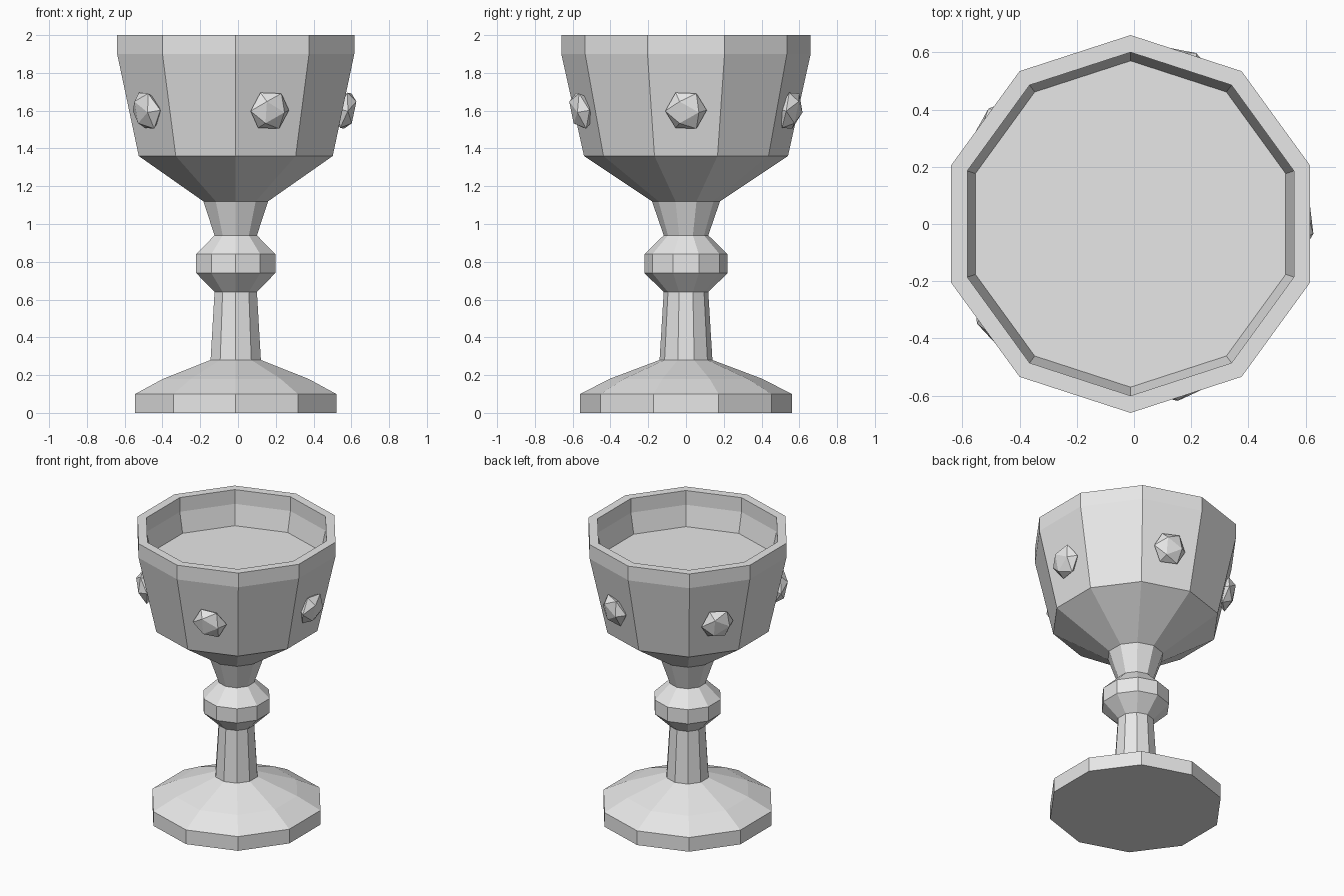
import bpy
import bmesh
import math
from mathutils import Matrix, Vector

cube = bpy.data.objects.get("Cube")
if cube:
    bpy.data.objects.remove(cube, do_unlink=True)

SIDES = 10
AXIS_X = -0.012

grey = bpy.data.materials.new("plain grey")
grey.use_nodes = True
grey.diffuse_color = (0.8, 0.8, 0.8, 1)
grey.node_tree.nodes["Principled BSDF"].inputs["Base Color"].default_value = (0.8, 0.8, 0.8, 1)


def add_object(name, bm):
    mesh = bpy.data.meshes.new(name)
    bm.to_mesh(mesh)
    bm.free()
    mesh.materials.append(grey)
    obj = bpy.data.objects.new(name, mesh)
    obj.location.x = AXIS_X
    bpy.context.collection.objects.link(obj)
    return obj


def lathe(name, profile, cap_start=False, cap_end=False):
    """Ten-sided turned part from (radius, height) pairs, with a corner at the front."""
    bm = bmesh.new()
    rings = []
    for radius, z in profile:
        angles = [math.tau * i / SIDES - math.pi / 2 for i in range(SIDES)]
        rings.append([bm.verts.new((radius * math.cos(a), radius * math.sin(a), z)) for a in angles])
    for low, high in zip(rings, rings[1:]):
        for i in range(SIDES):
            j = (i + 1) % SIDES
            bm.faces.new((low[i], low[j], high[j], high[i]))
    if cap_start:
        bm.faces.new(rings[0][::-1])
    if cap_end:
        bm.faces.new(rings[-1])
    return add_object(name, bm)


# Foot, stem, knob and neck
lathe("foot", [(0.56, 0), (0.56, 0.1), (0.405, 0.18), (0.14, 0.28)], cap_start=True)
lathe("stem", [(0.14, 0.28), (0.118, 0.64)])
lathe("knob", [(0.118, 0.64), (0.22, 0.74), (0.22, 0.84), (0.118, 0.94)])
lathe("neck", [(0.118, 0.94), (0.18, 1.12)])

# Bowl: outside, rim, inside wall and inner floor
lathe("bowl", [(0.18, 1.12), (0.54, 1.36), (0.66, 1.9), (0.66, 2),
               (0.6, 2), (0.6, 1.9), (0.57, 1.76)], cap_end=True)


def gem(name, angle):
    """Flattened twenty-sided stone, one face outward, leaning with the wall."""
    bm = bmesh.new()
    bmesh.ops.create_icosphere(bm, subdivisions=1, radius=0.112)
    bm.normal_update()
    bm.faces.ensure_lookup_table()
    face = bm.faces[0]
    turn = face.normal.rotation_difference(Vector((0, 0, 1))).to_matrix()
    corner = turn @ face.verts[0].co
    spin = Matrix.Rotation(-math.atan2(corner.y, corner.x), 3, 'Z')
    flatten = Matrix.Diagonal((1, 1, 0.5))
    bm.transform((flatten @ spin @ turn).to_4x4())
    # local z points outward, local y points up
    outward = Matrix(((0, 0, 1), (1, 0, 0), (0, 1, 0))).to_4x4()
    lean = Matrix.Rotation(math.radians(12), 4, 'Y')
    place = Matrix.Rotation(angle, 4, 'Z') @ Matrix.Translation((0.583, 0, 1.6))
    bm.transform(place @ lean @ outward)
    return add_object(name, bm)


# Five stones on every second side of the bowl
for n in range(5):
    gem(f"gem_{n + 1}", math.tau * n / 5)
